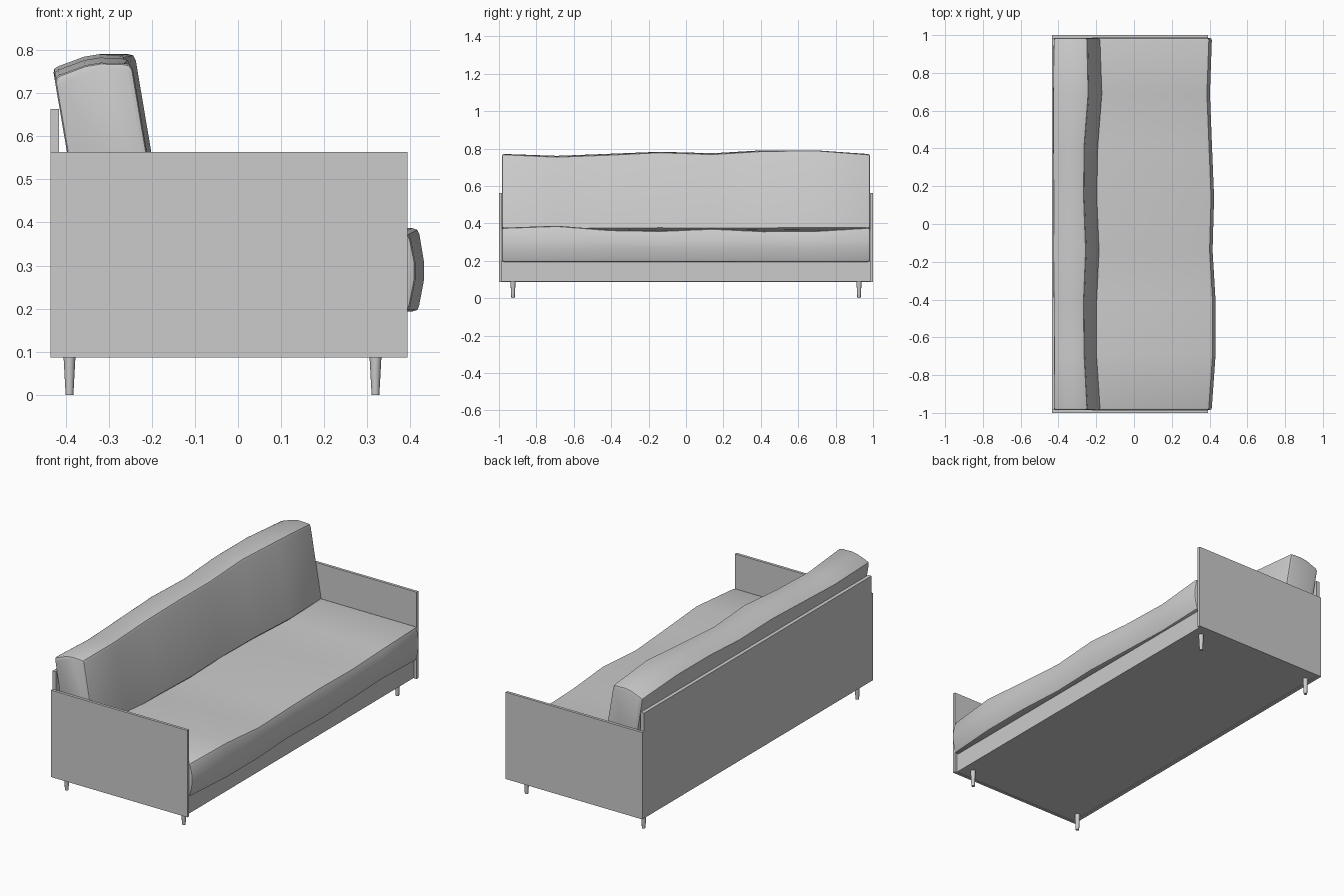
import bpy
import bmesh
from math import sin, cos, radians

if "Cube" in bpy.data.objects:
    bpy.data.objects.remove(bpy.data.objects["Cube"])


def box(name, x0, x1, y0, y1, z0, z1):
    bm = bmesh.new()
    bmesh.ops.create_cube(bm, size=1)
    for v in bm.verts:
        v.co.x = (x0 + x1) / 2 + v.co.x * (x1 - x0)
        v.co.y = (y0 + y1) / 2 + v.co.y * (y1 - y0)
        v.co.z = (z0 + z1) / 2 + v.co.z * (z1 - z0)
    return finish(name, bm)


def finish(name, bm, smooth=False):
    bmesh.ops.recalc_face_normals(bm, faces=bm.faces)
    mesh = bpy.data.meshes.new(name)
    bm.to_mesh(mesh)
    bm.free()
    ob = bpy.data.objects.new(name, mesh)
    bpy.context.collection.objects.link(ob)
    if smooth:
        bpy.ops.object.select_all(action='DESELECT')
        ob.select_set(True)
        bpy.context.view_layer.objects.active = ob
        bpy.ops.object.shade_smooth_by_angle(angle=radians(40))
    return ob


# Hand-worn wave along the cushions: (y, front edge offset, upper face offset)
WAVE = [(-0.972, 0, 0), (-0.69, 0.020, 0.010), (-0.41, 0.020, -0.012),
        (-0.14, 0.004, -0.017), (0.14, 0.012, -0.005), (0.41, 0.001, -0.018),
        (0.69, -0.010, -0.017), (0.972, 0, 0)]
THICK = 0.183


def cushion(name, length, origin, tilt, flip):
    """Cross-section swept along y; u runs to the free edge, v through the thickness."""
    L, T = length, THICK
    profile = [(0.008, 0), (L - 0.014, 0), (L - 0.004, 0.003), (L, 0.012),
               (L + 0.012, 0.075), (L + 0.012, 0.112), (L + 0.001, 0.168),
               (L - 0.004, T - 0.004), (L - 0.016, T), (0.008, T), (0, T - 0.01), (0, 0.01)]
    ends = 0.984
    # rounded end caps: inset rings just outside the first and last station
    stations = [(-ends, 0, 0, 0.01), (-0.981, 0, 0, 0.003)]
    stations += [(y, a, b, 0) for y, a, b in WAVE]
    stations += [(0.981, 0, 0, 0.003), (ends, 0, 0, 0.01)]
    bm = bmesh.new()
    rings = []
    for y, du, dv, inset in stations:
        ring = []
        for u, v in profile:
            u2 = u + (du if u > L / 2 else 0)
            v2 = v + (dv if v > T / 2 + 0.03 else 0)
            u2 = L / 2 + (u2 - L / 2) * (1 - 2 * inset / L)
            v2 = T / 2 + (v2 - T / 2) * (1 - 2 * inset / T)
            # tilt = None lays the cushion flat, otherwise it stands and leans back
            if tilt is None:
                x, z = u2, v2
            else:
                x = -u2 * sin(tilt) + v2 * cos(tilt)
                z = u2 * cos(tilt) + v2 * sin(tilt)
            ring.append(bm.verts.new((origin[0] + x, y * flip, origin[1] + z)))
        rings.append(ring)
    n = len(profile)
    for a, b in zip(rings, rings[1:]):
        for i in range(n):
            j = (i + 1) % n
            bm.faces.new((a[i], a[j], b[j], b[i]))
    bm.faces.new(rings[0])
    bm.faces.new(rings[-1])
    return finish(name, bm, True)


# Frame panels
for side, label in ((-1, "left"), (1, "right")):
    y0, y1 = sorted((side * 0.985, side * 1.0))
    box(label + "_side_panel", -0.435, 0.393, y0, y1, 0.087, 0.563)
box("back_panel", -0.435, -0.415, -0.985, 0.985, 0.087, 0.663)
box("base", -0.415, 0.378, -0.985, 0.985, 0.09, 0.198)

# Cushions
cushion("seat_cushion", 0.81, (-0.41, 0.194), None, 1)
cushion("back_cushion", 0.407, (-0.359, 0.339), radians(9.6), -1)

# Tapered legs
for x, row in ((-0.391, "back"), (0.319, "front")):
    for y, label in ((-0.925, "left"), (0.925, "right")):
        bm = bmesh.new()
        bmesh.ops.create_cone(bm, cap_ends=True, segments=12, radius1=0.009,
                              radius2=0.014, depth=0.092)
        bmesh.ops.translate(bm, verts=bm.verts, vec=(x, y, 0.046))
        finish(f"{row}_{label}_leg", bm, True)
